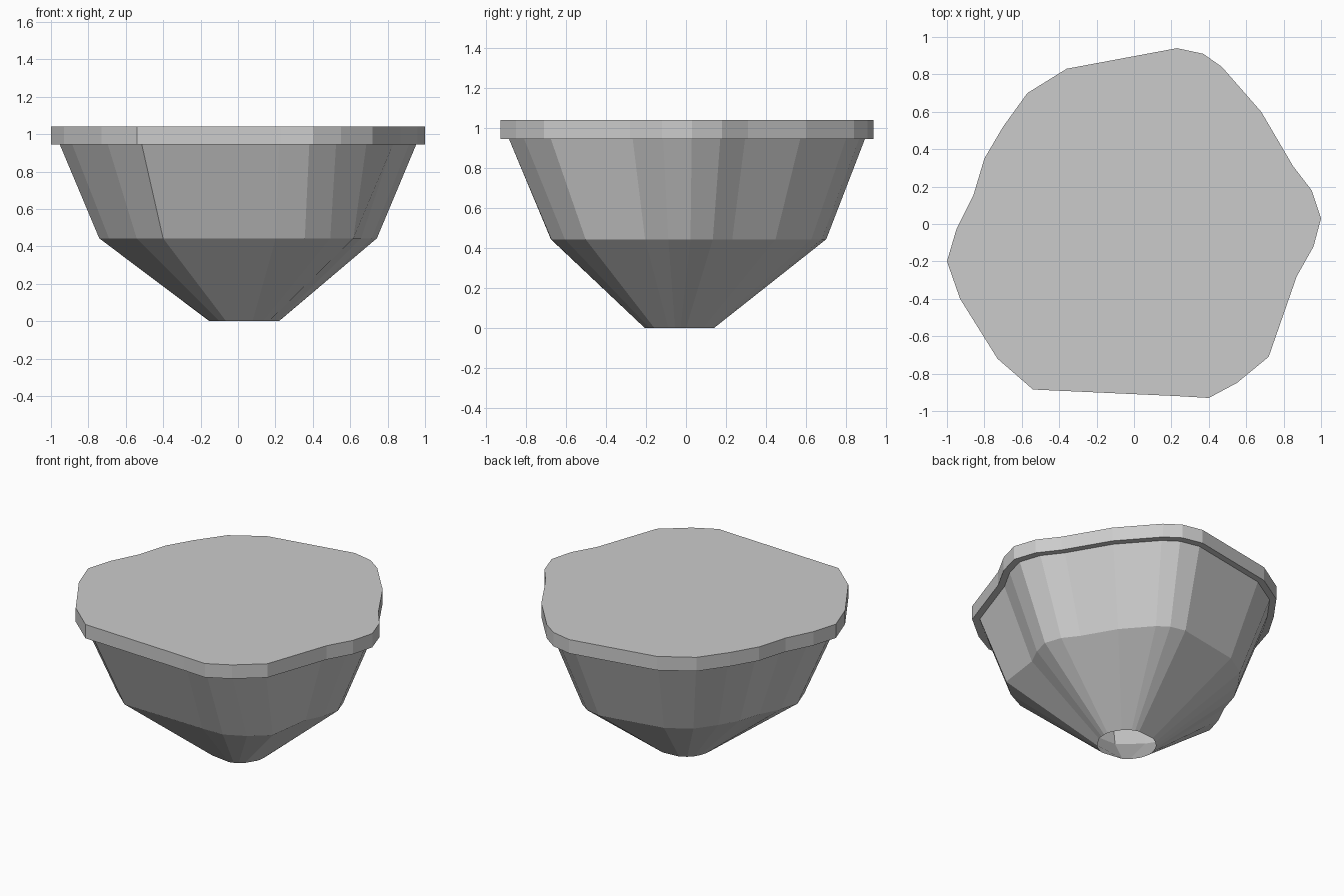
import bpy, bmesh, math

if "Cube" in bpy.data.objects:
    bpy.data.objects.remove(bpy.data.objects["Cube"])

# Irregular outline of the lid, counter-clockwise from the back
OUTLINE = [(0.23, 0.94), (-0.36, 0.83), (-0.57, 0.70), (-0.70, 0.52),
           (-0.80, 0.35), (-0.86, 0.15), (-0.95, -0.03), (-1.0, -0.20),
           (-0.93, -0.40), (-0.73, -0.72), (-0.54, -0.885), (0.23, -0.92),
           (0.40, -0.93), (0.55, -0.85), (0.72, -0.71), (0.87, -0.28),
           (0.96, -0.12), (1.0, 0.03), (0.95, 0.18), (0.85, 0.31),
           (0.68, 0.60), (0.47, 0.84), (0.37, 0.91)]


def scaled(s):
    return [(x * s, y * s) for x, y in OUTLINE]


def waist_ring():
    # shrunken outline with a bulge in the front right corner
    ring = []
    for x, y in OUTLINE:
        a = math.atan2(y, x)
        b = math.exp(-((a + 0.9) / 0.42) ** 2)
        ring.append((x * 0.742 + 0.09 * b, y * 0.747 + 0.03 * b))
    return ring


def foot_ring():
    # nearly round small opening, slightly off centre
    ring = []
    for x, y in OUTLINE:
        r = math.hypot(x, y)
        ring.append((0.033 + 0.186 * x / r, -0.033 + 0.18 * y / r))
    return ring


def loft(name, rings, cap_top=False):
    bm = bmesh.new()
    loops = [[bm.verts.new((x, y, z)) for x, y in pts] for pts, z in rings]
    n = len(OUTLINE)
    for lo, hi in zip(loops, loops[1:]):
        for i in range(n):
            j = (i + 1) % n
            bm.faces.new((lo[i], lo[j], hi[j], hi[i]))
    if cap_top:
        bm.faces.new(loops[-1])
    me = bpy.data.meshes.new(name)
    bm.to_mesh(me)
    bm.free()
    ob = bpy.data.objects.new(name, me)
    bpy.context.collection.objects.link(ob)
    return ob


# Tapered body, open at the foot
loft("tapered_body", [(foot_ring(), 0), (waist_ring(), 0.443), (scaled(0.953), 0.945)])

# Overhanging lid slab with its underside ledge
loft("lid_slab", [(scaled(0.953), 0.945), (scaled(1), 0.945), (scaled(1), 1.04)], cap_top=True)
